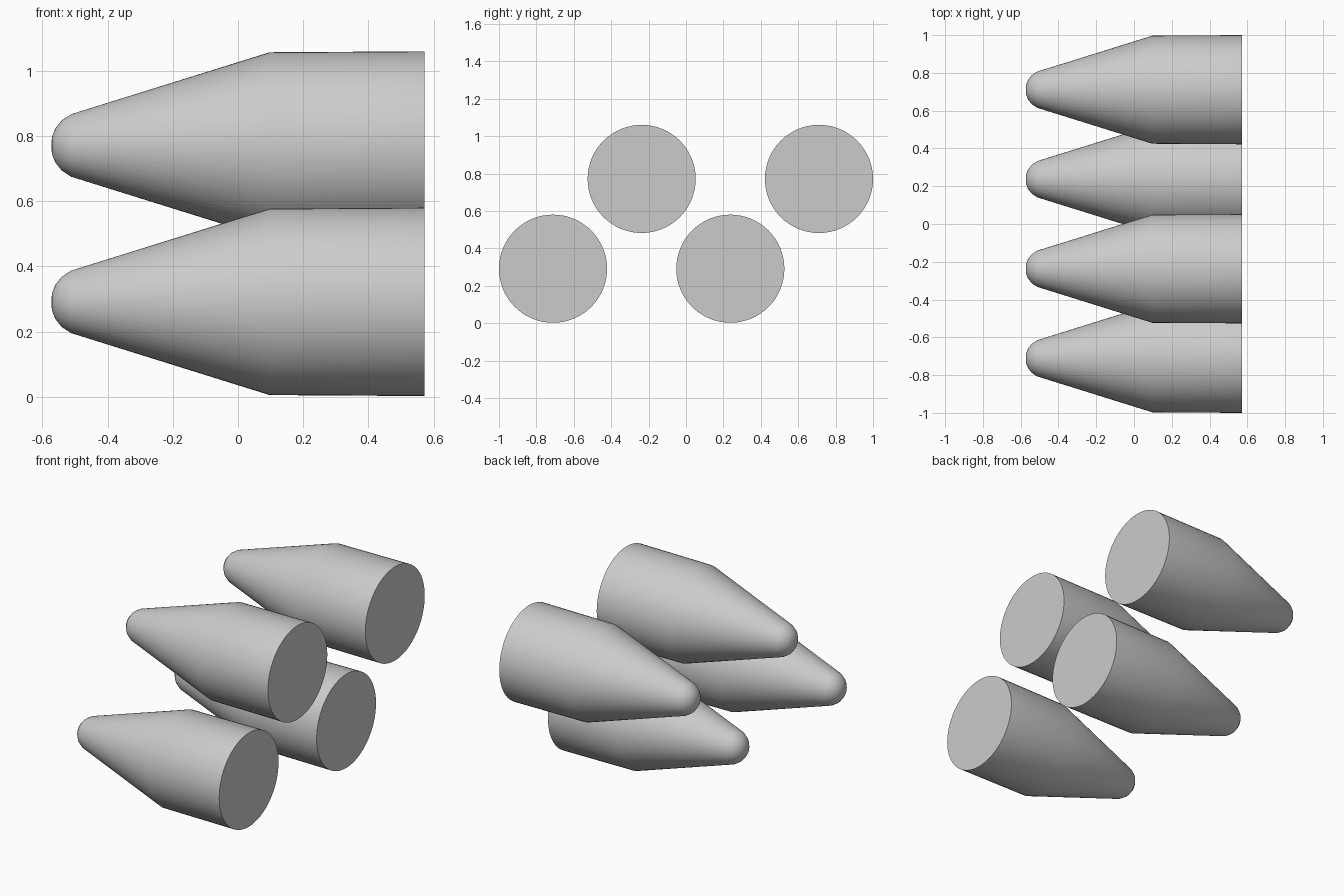
import bpy
import bmesh
import math
from mathutils import Matrix, Vector

cube = bpy.data.objects.get("Cube")
if cube:
    bpy.data.objects.remove(cube, do_unlink=True)

grey = bpy.data.materials.new("plain grey")
grey.use_nodes = True
colour = (0.6, 0.6, 0.6, 1)
grey.diffuse_color = colour
grey.node_tree.nodes["Principled BSDF"].inputs["Base Color"].default_value = colour

SIDES = 64
# (x, radius) from the rounded nose to the flat base
PROFILE = [(-0.573, 0), (-0.571, 0.026), (-0.561, 0.052), (-0.541, 0.077),
           (-0.512, 0.096), (0.097, 0.286), (0.572, 0.289), (0.572, 0)]


def make_cone(name, y, z):
    """Lathe the profile around the x axis."""
    bm = bmesh.new()
    verts = [bm.verts.new((x, 0, r)) for x, r in PROFILE]
    edges = [bm.edges.new(pair) for pair in zip(verts, verts[1:])]
    bmesh.ops.spin(bm, geom=verts + edges, cent=(0, 0, 0), axis=(1, 0, 0),
                   angle=math.tau, steps=SIDES, use_merge=False)
    bmesh.ops.remove_doubles(bm, verts=bm.verts, dist=0.0005)
    bmesh.ops.recalc_face_normals(bm, faces=bm.faces)
    mesh = bpy.data.meshes.new(name)
    bm.to_mesh(mesh)
    bm.free()
    mesh.materials.append(grey)
    obj = bpy.data.objects.new(name, mesh)
    obj.location = (0, y, z)
    bpy.context.collection.objects.link(obj)
    return obj


# Four cones staggered between a low row and a high row
cones = []
for i in range(4):
    row = "upper" if i % 2 else "lower"
    side = "front" if i < 2 else "back"
    cones.append(make_cone(f"{row}_{side}_cone", -0.711 + 0.474 * i,
                           0.771 if i % 2 else 0.291))

bpy.ops.object.select_all(action='DESELECT')
for cone in cones:
    cone.select_set(True)
bpy.context.view_layer.objects.active = cones[0]
bpy.ops.object.shade_smooth_by_angle(angle=math.radians(40))
